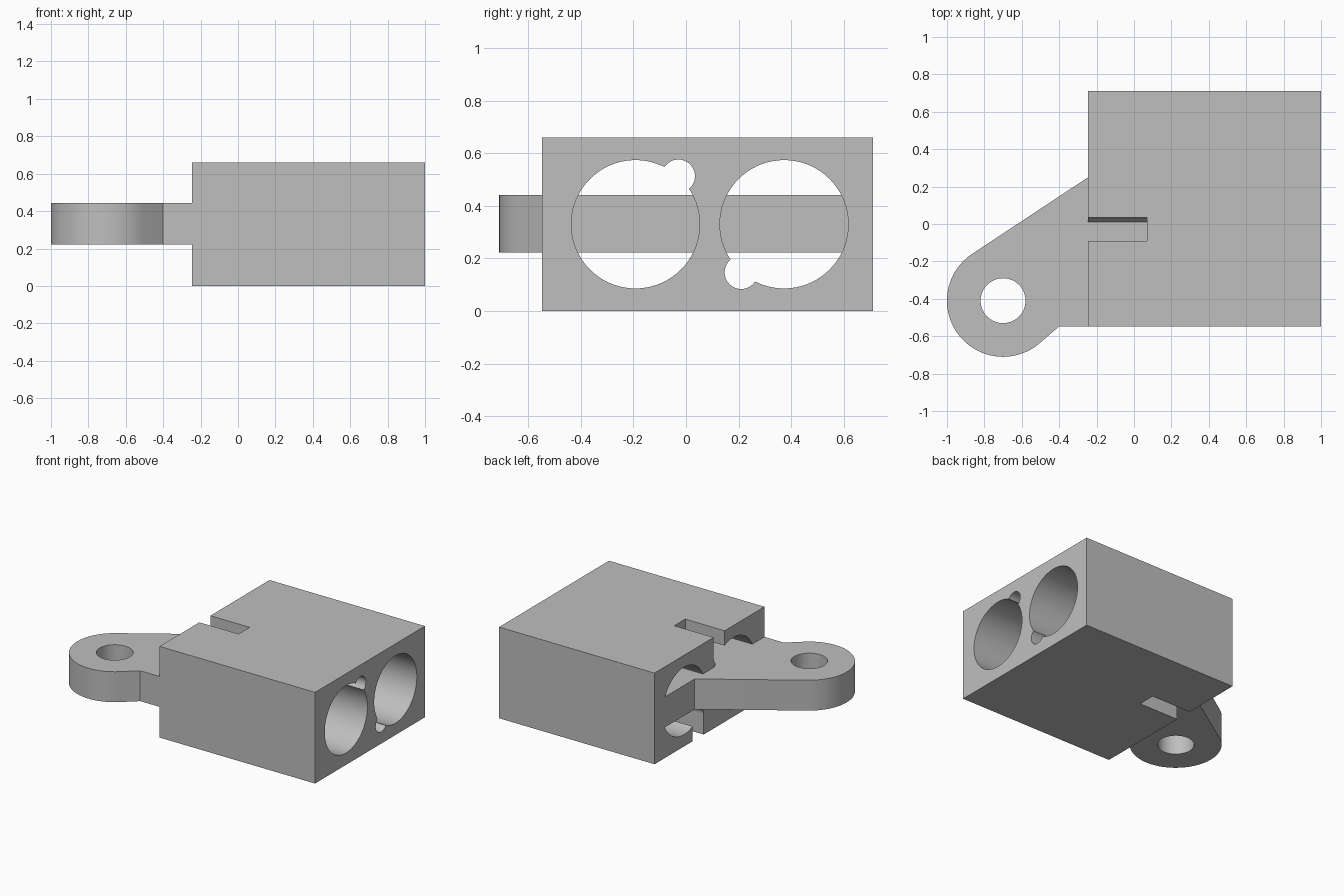
import bpy, bmesh
from math import cos, sin, pi, radians

if "Cube" in bpy.data.objects:
    bpy.data.objects.remove(bpy.data.objects["Cube"], do_unlink=True)

grey = bpy.data.materials.new("plain grey")
grey.use_nodes = True
colour = (0.52, 0.52, 0.52, 1)
grey.diffuse_color = colour
grey.node_tree.nodes["Principled BSDF"].inputs["Base Color"].default_value = colour


def prism(name, points, offset):
    """Solid made by sweeping a closed outline along an offset."""
    bm = bmesh.new()
    face = bm.faces.new([bm.verts.new(p) for p in points])
    swept = bmesh.ops.extrude_face_region(bm, geom=[face])["geom"]
    bmesh.ops.translate(bm, vec=offset,
                        verts=[v for v in swept if isinstance(v, bmesh.types.BMVert)])
    bmesh.ops.recalc_face_normals(bm, faces=bm.faces)
    mesh = bpy.data.meshes.new(name)
    bm.to_mesh(mesh)
    bm.free()
    mesh.materials.append(grey)
    obj = bpy.data.objects.new(name, mesh)
    bpy.context.collection.objects.link(obj)
    return obj


def box(name, x0, x1, y0, y1, z0, z1):
    return prism(name, [(x0, y0, z0), (x1, y0, z0), (x1, y1, z0), (x0, y1, z0)],
                 (0, 0, z1 - z0))


def arc(cx, cy, r, start, end, steps):
    return [(cx + r * cos(start + (end - start) * i / steps),
             cy + r * sin(start + (end - start) * i / steps)) for i in range(steps + 1)]


def circle(cx, cy, r, steps=72):
    return arc(cx, cy, r, 0, 2 * pi, steps)[:-1]


def combine(target, other, operation):
    """Apply a boolean and drop the helper solid."""
    other.hide_render = True
    mod = target.modifiers.new("combine", "BOOLEAN")
    mod.operation, mod.object, mod.solver = operation, other, "EXACT"
    bpy.context.view_layer.objects.active = target
    bpy.ops.object.modifier_apply(modifier=mod.name)
    bpy.data.objects.remove(other, do_unlink=True)


BACK, STOP, HEIGHT = -0.245, 0.07, 0.66
block = box("block", BACK, 1, -0.547, 0.71, 0, HEIGHT)

# Two main bores, each with a small side bore
for y, z, r in ((-0.192, 0.33, 0.244), (0.373, 0.33, 0.244),
                (-0.029, 0.513, 0.063), (0.21, 0.147, 0.063)):
    bore = prism("bore_cutter", [(-0.4, a, b) for a, b in circle(y, z, r)], (1.6, 0, 0))
    combine(block, bore, "DIFFERENCE")

# Slots opening the small bores to the top and the underside
for y, z0, z1 in ((-0.029, 0.513, 0.8), (0.21, -0.1, 0.147)):
    slot = box("slot_cutter", -0.4, STOP, y - 0.063, y + 0.063, z0, z1)
    combine(block, slot, "DIFFERENCE")

# Hinge plate: rounded lug outside, cross web inside the block
outline = arc(-0.7, -0.41, 0.3, radians(123.4), radians(310), 48)
outline += [(-0.4, -0.547), (BACK, -0.547), (BACK, -0.5), (STOP, -0.5),
            (STOP, 0.66), (BACK, 0.66), (BACK, 0.25)]
plate = prism("hinge_plate", [(x, y, 0.222) for x, y in outline], (0, 0, 0.22))
pin_hole = prism("pin_hole_cutter", [(x, y, 0) for x, y in circle(-0.7, -0.41, 0.12)],
                 (0, 0, HEIGHT))
combine(plate, pin_hole, "DIFFERENCE")
combine(block, plate, "UNION")

block.name = "hinged_block"
bpy.ops.object.select_all(action="DESELECT")
block.select_set(True)
bpy.context.view_layer.objects.active = block
bpy.ops.object.shade_smooth_by_angle(angle=radians(25))
